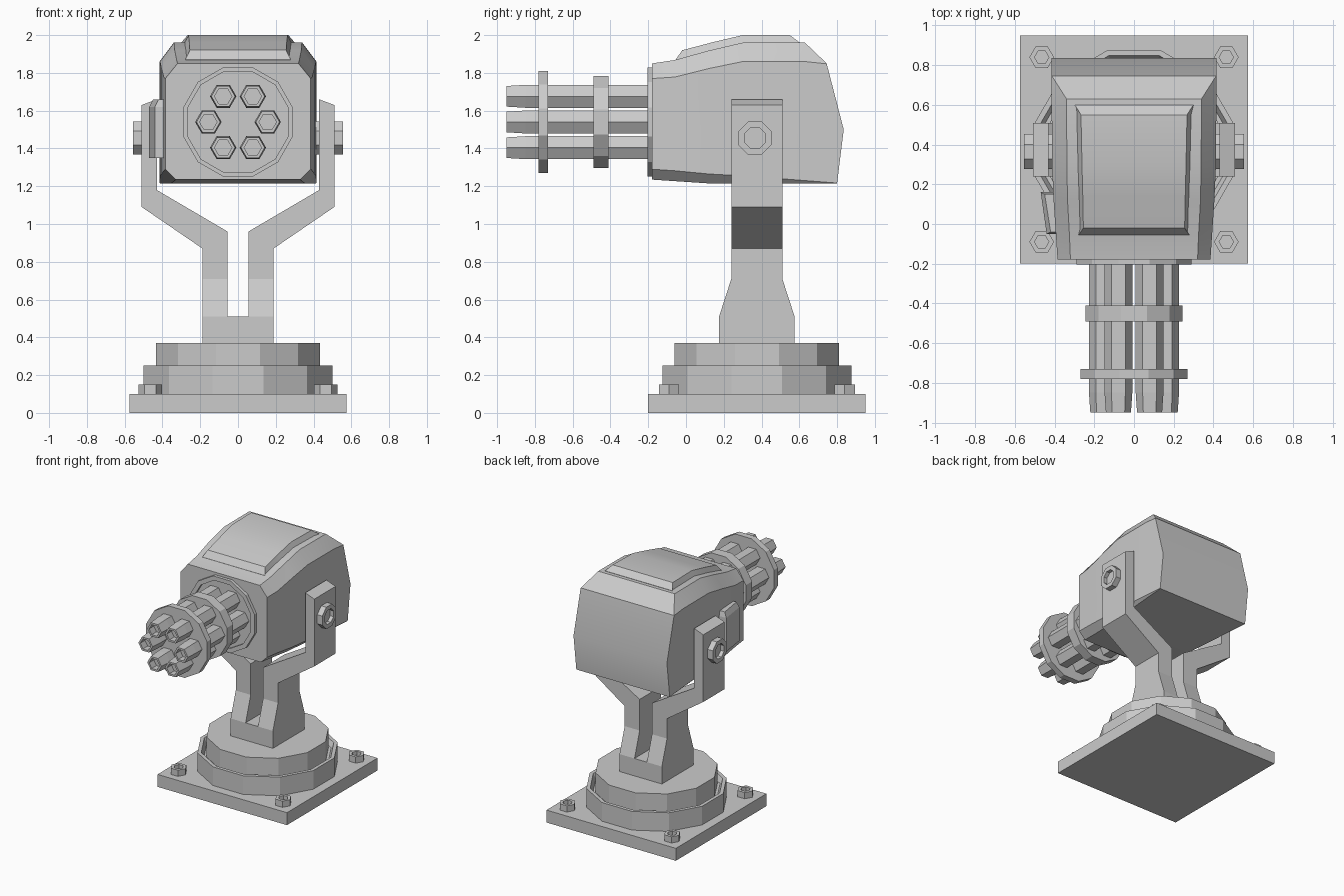
import bpy
import bmesh
import math

if "Cube" in bpy.data.objects:
    bpy.data.objects.remove(bpy.data.objects["Cube"], do_unlink=True)

grey = bpy.data.materials.new("plain grey")
grey.use_nodes = True
grey.diffuse_color = (0.6, 0.6, 0.6, 1)
grey.node_tree.nodes["Principled BSDF"].inputs["Base Color"].default_value = (0.6, 0.6, 0.6, 1)

MID = 0.375          # y of the base centre
AXIS_Z = 1.54        # height of the barrel cluster axis


def finish(name, bm, smooth=None):
    bmesh.ops.recalc_face_normals(bm, faces=bm.faces)
    mesh = bpy.data.meshes.new(name)
    bm.to_mesh(mesh)
    bm.free()
    mesh.materials.append(grey)
    obj = bpy.data.objects.new(name, mesh)
    bpy.context.collection.objects.link(obj)
    if smooth:
        bpy.ops.object.select_all(action="DESELECT")
        obj.select_set(True)
        bpy.context.view_layer.objects.active = obj
        bpy.ops.object.shade_smooth_by_angle(angle=math.radians(smooth))
    return obj


def loft(name, rings, strip_caps=False, smooth=None):
    """Skin closed rings of points; strip caps join mirrored halves."""
    bm = bmesh.new()
    rows = [[bm.verts.new(p) for p in ring] for ring in rings]
    n = len(rows[0])
    for a, b in zip(rows, rows[1:]):
        for i in range(n):
            j = (i + 1) % n
            bm.faces.new((a[i], a[j], b[j], b[i]))
    for row in (rows[0], rows[-1]):
        if strip_caps:
            for i in range(n // 2 - 1):
                bm.faces.new((row[i], row[i + 1], row[n - 2 - i], row[n - 1 - i]))
        else:
            bm.faces.new(row)
    return finish(name, bm, smooth)


def turned(name, sides, profile, centre, axis="z", half_step=True):
    """Faceted turned part from (radius, distance along axis) points."""
    cx, cy, cz = centre
    rings = []
    for r, h in profile:
        ring = []
        for i in range(sides):
            a = math.tau * (i + (0.5 if half_step else 0)) / sides
            u, v = r * math.cos(a), r * math.sin(a)
            x, y, z = {"z": (u, v, h), "y": (u, h, v), "x": (h, u, v)}[axis]
            ring.append((cx + x, cy + y, cz + z))
        rings.append(ring)
    return loft(name, rings)


def box(name, x0, x1, y0, y1, z0, z1):
    return loft(name, [[(x0, y0, z), (x1, y0, z), (x1, y1, z), (x0, y1, z)] for z in (z0, z1)])


# Base plate, bolts and turntable
box("base_plate", -0.575, 0.575, MID - 0.575, MID + 0.575, 0, 0.1)
for sx in (-1, 1):
    for sy in (-1, 1):
        turned("base_bolt", 6, [(0.062, 0.09), (0.062, 0.15), (0.036, 0.15), (0.036, 0.12)],
               (sx * 0.465, MID + sy * 0.465, 0), half_step=False)
turned("lower_turntable", 12, [(0.518, 0.1), (0.518, 0.25), (0.49, 0.25), (0.47, 0.21)], (0, MID, 0))
turned("upper_turntable", 12, [(0.45, 0.2), (0.45, 0.37)], (0, MID, 0))

# Forked stand
box("stand_foot", -0.188, 0.188, MID - 0.2, MID + 0.2, 0.37, 0.51)
fork = [  # inner x, inner z, outer x, outer z, half depth
    (0.055, 0.51, 0.188, 0.51, 0.2), (0.055, 0.71, 0.188, 0.71, 0.135),
    (0.055, 0.96, 0.188, 0.87, 0.135), (0.43, 1.18, 0.51, 1.09, 0.135),
    (0.43, 1.66, 0.51, 1.63, 0.135)]
for side, label in ((1, "left"), (-1, "right")):
    loft(label + "_fork_arm", [
        [(side * xi, MID - d, zi), (side * xo, MID - d, zo),
         (side * xo, MID + d, zo), (side * xi, MID + d, zi)] for xi, zi, xo, zo, d in fork])
    turned(label + "_pivot_nut", 8,
           [(0.095, side * 0.38), (0.095, side * 0.555), (0.06, side * 0.555), (0.06, side * 0.525)],
           (0, 0.365, 1.455), axis="x")


# Gun housing
def housing_ring(y_bottom, y_mid, y_top, w, zb, zt, cb, cx, cz):
    half = [(w - cb, y_bottom, zb), (w, y_bottom, zb + cb), (w, y_mid, 1.5),
            (w, y_top, zt - cz), (w - cx, y_top, zt)]
    return half + [(-x, y, z) for x, y, z in reversed(half)]


loft("gun_housing", [
    housing_ring(-0.18, -0.18, -0.18, 0.385, 1.235, 1.85, 0.055, 0.065, 0.08),
    housing_ring(-0.06, -0.06, -0.06, 0.393, 1.227, 1.868, 0.055, 0.068, 0.09),
    housing_ring(0.12, 0.12, 0.12, 0.405, 1.215, 1.918, 0.05, 0.07, 0.095),
    housing_ring(0.3, 0.3, 0.3, 0.413, 1.215, 1.96, 0.04, 0.075, 0.1),
    housing_ring(0.63, 0.63, 0.63, 0.415, 1.215, 1.96, 0.015, 0.075, 0.1),
    housing_ring(0.8, 0.835, 0.745, 0.415, 1.215, 1.85, 0.002, 0.002, 0.002),
], strip_caps=True, smooth=25)

# Raised top hatch
hatch = [  # y, base half width, top half width, base z, top z
    (-0.055, 0.28, 0.279, 1.84, 1.87), (-0.02, 0.282, 0.255, 1.85, 1.92),
    (0.14, 0.287, 0.258, 1.9, 1.962), (0.3, 0.292, 0.262, 1.94, 2.0),
    (0.55, 0.298, 0.267, 1.94, 2.0), (0.6, 0.3, 0.299, 1.94, 1.962)]
loft("top_hatch", [[(-b, y, z0), (b, y, z0), (t, y, z1), (-t, y, z1)]
                   for y, b, t, z0, z1 in hatch], smooth=20)

# Ammunition feed cover on the right side
loft("side_feed_cover", [
    [(-0.37, y0, z), (-x0, y0, z), (-x1, y1, z), (-0.37, y1, z)]
    for z, y0, x0, y1, x1 in ((1.35, -0.05, 0.44, 0.16, 0.47),
                              (1.62, -0.05, 0.44, 0.16, 0.47),
                              (1.66, -0.04, 0.42, 0.15, 0.45))])

# Barrel cluster
centre = (0, 0, AXIS_Z)
turned("barrel_mount_ring", 12, [(0.3, -0.17), (0.3, -0.205), (0.265, -0.205), (0.265, -0.185)], centre, "y")
turned("rear_barrel_clamp", 12, [(0.253, -0.41), (0.253, -0.49)], centre, "y")
turned("front_barrel_clamp", 12, [(0.28, -0.73), (0.28, -0.78)], centre, "y")
for i in range(6):
    a = math.tau * i / 6
    turned("barrel", 6,
           [(0.07, -0.17), (0.07, -0.85), (0.063, -0.95), (0.046, -0.95), (0.046, -0.89)],
           (0.157 * math.cos(a), 0, AXIS_Z + 0.157 * math.sin(a)), "y", half_step=False)
